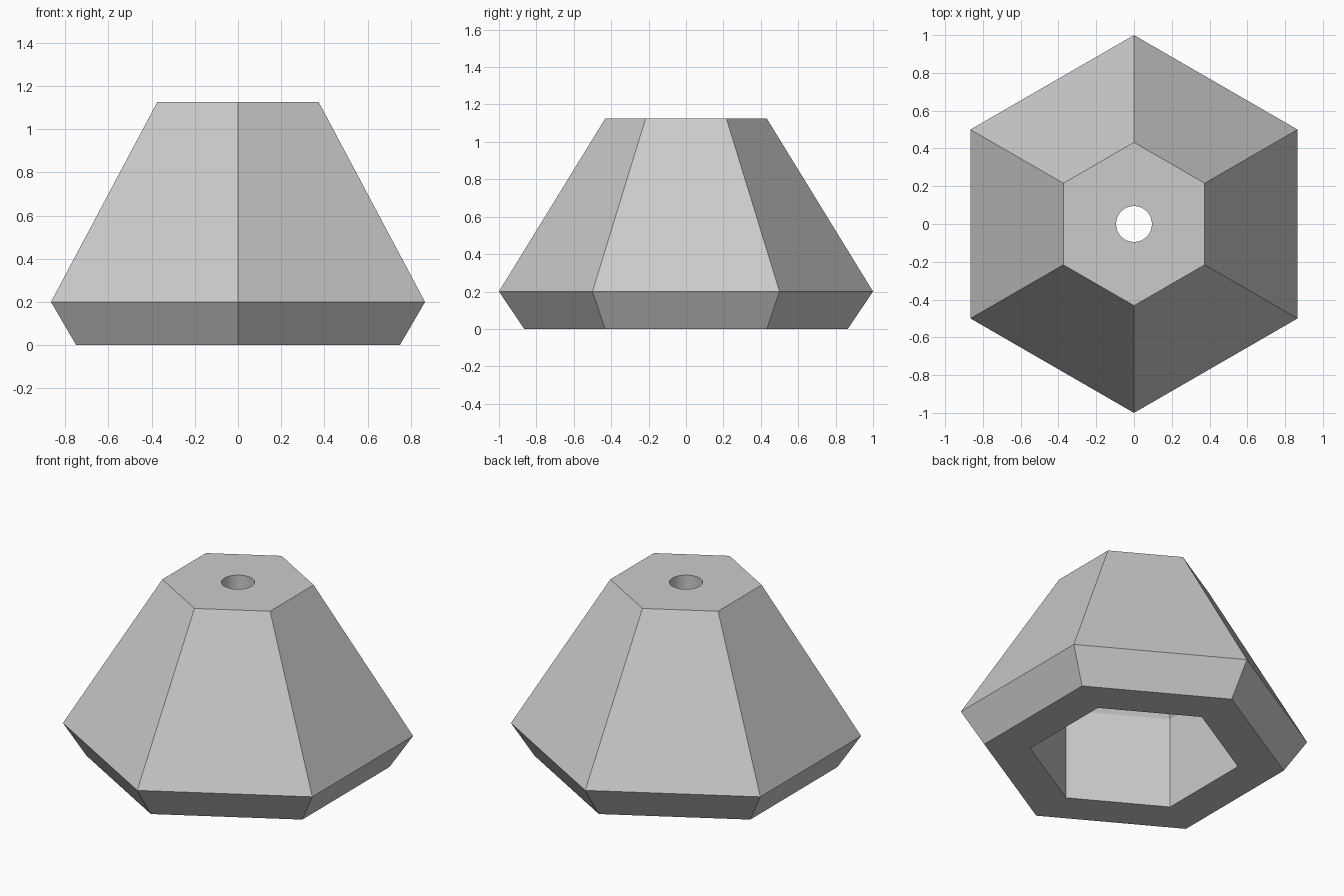
import bpy, bmesh
from math import cos, sin, pi, gcd, radians

cube = bpy.data.objects.get("Cube")
if cube:
    bpy.data.objects.remove(cube, do_unlink=True)

# Single grey material
grey = bpy.data.materials.new("plain grey")
grey.use_nodes = True
colour = (0.6, 0.6, 0.6, 1)
grey.diffuse_color = colour
grey.node_tree.nodes["Principled BSDF"].inputs["Base Color"].default_value = colour

bm = bmesh.new()


def ring(radius, z, sides=6):
    """Regular polygon of vertices with one corner facing the back."""
    angles = [pi / 2 + 2 * pi * i / sides for i in range(sides)]
    return [bm.verts.new((radius * cos(a), radius * sin(a), z)) for a in angles]


def loft(a, b):
    """Join two rings, one face per sector they share."""
    sectors = gcd(len(a), len(b))
    na, nb = len(a) // sectors, len(b) // sectors
    for s in range(sectors):
        low = [a[(s * na + i) % len(a)] for i in range(na + 1)]
        high = [b[(s * nb + i) % len(b)] for i in range(nb + 1)]
        bm.faces.new(low + high[::-1])


# Closed profile: outer shell, top hole, then the cavity back to the rim
HOLE_SIDES = 36
rings = [
    ring(0.865, 0),
    ring(1.0, 0.2),
    ring(0.432, 1.125),
    ring(0.095, 1.125, HOLE_SIDES),
    ring(0.095, 0.975, HOLE_SIDES),
    ring(0.34, 0.975),
    ring(0.6, 0.575),
    ring(0.6, 0),
]
for a, b in zip(rings, rings[1:] + rings[:1]):
    loft(a, b)
bmesh.ops.recalc_face_normals(bm, faces=bm.faces)

mesh = bpy.data.meshes.new("hexagonal_shade")
bm.to_mesh(mesh)
bm.free()
mesh.materials.append(grey)
shade = bpy.data.objects.new("hexagonal_shade", mesh)
bpy.context.collection.objects.link(shade)

# Smooth only the round hole; keep the facets crisp
bpy.context.view_layer.objects.active = shade
shade.select_set(True)
bpy.ops.object.shade_smooth_by_angle(angle=radians(15))
